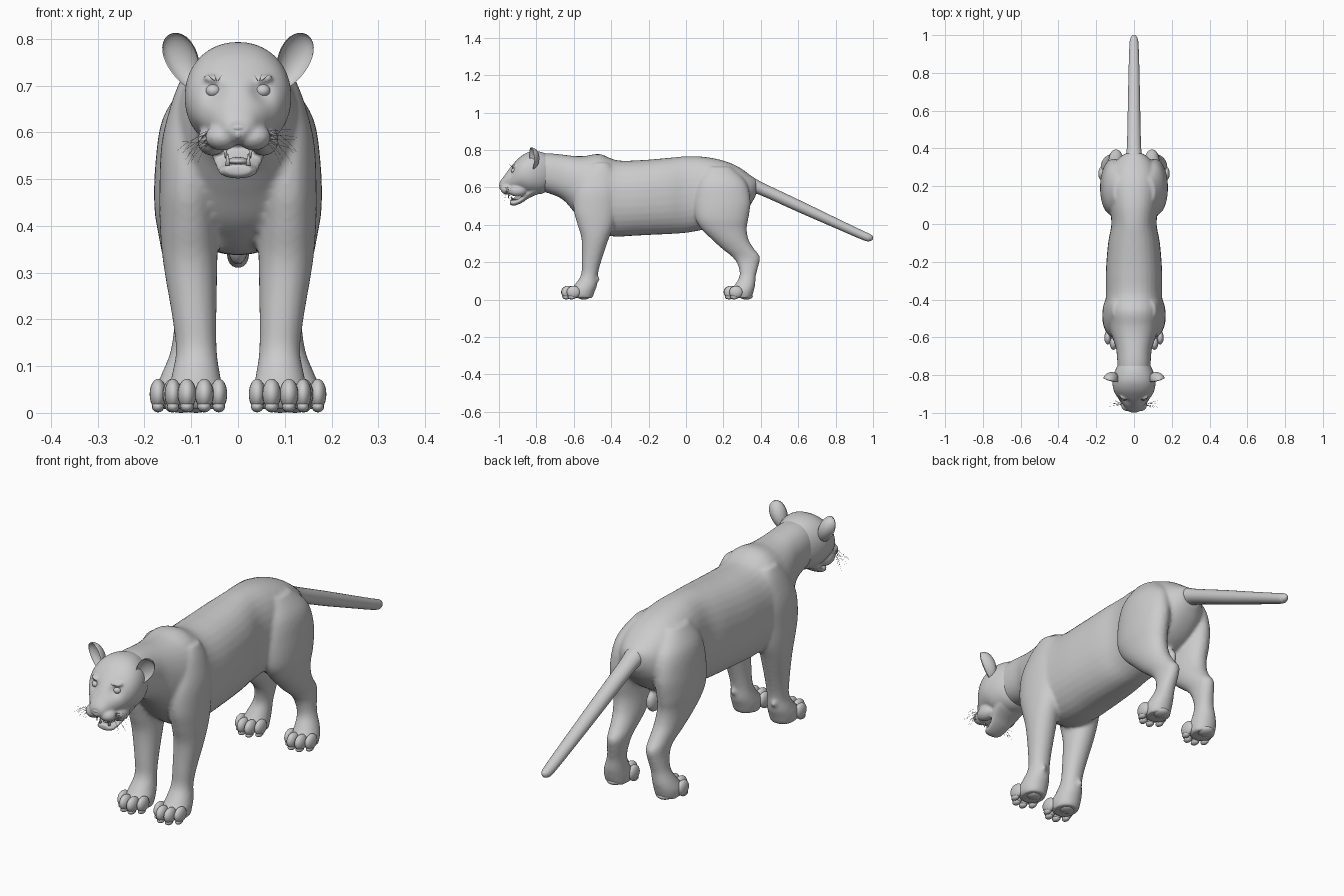
import bpy, bmesh, math, random
from mathutils import Matrix, Vector

if "Cube" in bpy.data.objects:
    bpy.data.objects.remove(bpy.data.objects["Cube"])

random.seed(4)


def spline(rows, steps=5):
    """Catmull-Rom interpolation of section rows."""
    out = []
    for i in range(len(rows) - 1):
        p0, p1 = rows[max(i - 1, 0)], rows[i]
        p2, p3 = rows[i + 1], rows[min(i + 2, len(rows) - 1)]
        for k in range(steps):
            t = k / steps
            out.append([0.5 * (2 * b + (c - a) * t + (2 * a - 5 * b + 4 * c - d) * t * t
                               + (3 * b - a - 3 * c + d) * t ** 3)
                        for a, b, c, d in zip(p0, p1, p2, p3)])
    return out + [list(rows[-1])]


def loft(bm, axis, rows, n=2.0, side=1, sides=32):
    """Rows are (position, x centre, low, high, half width); rings lie across axis y or z."""
    rings = []
    for pos, x, lo, hi, w in spline(rows):
        ring = []
        for k in range(sides):
            a = 2 * math.pi * k / sides
            c, s = math.cos(a), math.sin(a)
            u = side * x + w * math.copysign(abs(c) ** (2 / n), c)
            v = (lo + hi) / 2 + (hi - lo) / 2 * math.copysign(abs(s) ** (2 / n), s)
            ring.append(bm.verts.new((u, pos, v) if axis == 'y' else (u, v, pos)))
        rings.append(ring)
    for a, b in zip(rings, rings[1:]):
        for k in range(sides):
            j = (k + 1) % sides
            bm.faces.new((a[k], a[j], b[j], b[k]))
    bm.faces.new(rings[0])
    bm.faces.new(rings[-1])


def ball(bm, centre, radii, rot=None, segs=20):
    m = Matrix.Translation(centre) @ (rot or Matrix()) @ Matrix.Diagonal((*radii, 1))
    return bmesh.ops.create_uvsphere(bm, u_segments=segs, v_segments=segs // 2 + 2,
                                     radius=1, matrix=m)['verts']


def finish(name, bm, voxel=0, smooth=0):
    bmesh.ops.recalc_face_normals(bm, faces=bm.faces)
    for f in bm.faces:
        f.smooth = True
    me = bpy.data.meshes.new(name)
    bm.to_mesh(me)
    bm.free()
    ob = bpy.data.objects.new(name, me)
    bpy.context.collection.objects.link(ob)
    if voxel:
        r = ob.modifiers.new("fuse", 'REMESH')
        r.mode, r.voxel_size, r.use_smooth_shade = 'VOXEL', voxel, True
        s = ob.modifiers.new("soften", 'SMOOTH')
        s.factor, s.iterations = 0.5, smooth
    return ob


# Torso, neck and legs fused into one skin
bm = bmesh.new()
loft(bm, 'y', [(-.82, 0, .59, .775, .085), (-.74, 0, .57, .782, .088), (-.66, 0, .535, .775, .095),
               (-.60, 0, .47, .768, .115), (-.54, 0, .40, .768, .135), (-.46, 0, .35, .778, .15),
               (-.37, 0, .337, .745, .149), (-.25, 0, .343, .745, .149), (-.1, 0, .35, .757, .137),
               (0, 0, .357, .766, .12), (.1, 0, .375, .763, .13), (.2, 0, .40, .743, .135),
               (.28, 0, .44, .71, .122), (.34, 0, .50, .668, .088), (.375, 0, .56, .645, .045)], 2.25)
front_leg = [(.73, .085, -.50, -.41, .03), (.67, .09, -.555, -.375, .05), (.58, .10, -.595, -.36, .063),
             (.48, .105, -.60, -.37, .063), (.40, .105, -.58, -.385, .062), (.32, .102, -.558, -.415, .058),
             (.20, .093, -.557, -.455, .047), (.13, .089, -.562, -.472, .044), (.08, .09, -.595, -.475, .052),
             (.045, .09, -.625, -.487, .058), (.008, .09, -.61, -.50, .052)]
hind_leg = [(.71, .07, .10, .24, .04), (.63, .095, .06, .32, .066), (.53, .108, .045, .345, .069),
            (.44, .112, .05, .335, .067), (.38, .108, .08, .325, .062), (.32, .102, .14, .335, .056),
            (.27, .097, .195, .365, .048), (.23, .095, .245, .395, .041), (.19, .098, .275, .39, .038),
            (.13, .107, .287, .374, .038), (.08, .117, .262, .37, .048), (.045, .122, .238, .362, .055),
            (.008, .122, .25, .35, .05)]
for s in (1, -1):
    loft(bm, 'z', front_leg, 2.1, s)
    loft(bm, 'z', hind_leg, 2.1, s)
    ball(bm, (s * .1, -.475, .11), (.012, .014, .016))
ball(bm, (0, .22, .365), (.024, .05, .05))
finish("body_and_legs", bm, .008, 6)

# Tail
bm = bmesh.new()
loft(bm, 'y', [(.28, 0, .57, .68, .04), (.36, 0, .568, .652, .042), (.42, 0, .549, .62, .037),
               (.6, 0, .468, .535, .033), (.8, 0, .381, .438, .029), (.95, 0, .317, .366, .024),
               (.985, 0, .313, .35, .018), (1.0, 0, .323, .338, .006)], sides=24)
finish("tail", bm)

# Toes and pads
for name, px, py in (("front_toes", .09, -.632), ("hind_toes", .122, .237)):
    bm = bmesh.new()
    for s in (1, -1):
        for dx, dy, r in ((-.049, .026, .018), (-.018, 0, .02), (.019, .002, .02), (.049, .03, .018)):
            ball(bm, (s * (px + dx), py + dy, .04), (r, .036, .033))
            ball(bm, (s * (px + dx), py + dy - .008, .014), (r * .75, .022, .013), segs=12)
        ball(bm, (s * px, py + .085, .018), (.036, .035, .018))
    finish(name, bm)

# Skull, muzzle and lower jaw fused
bm = bmesh.new()
loft(bm, 'y', [(-.72, 0, .60, .765, .07), (-.76, 0, .57, .785, .093), (-.80, 0, .562, .793, .108),
               (-.84, 0, .562, .789, .114), (-.88, 0, .575, .768, .108), (-.915, 0, .578, .735, .09),
               (-.945, 0, .576, .70, .066), (-.97, 0, .576, .664, .047), (-.988, 0, .583, .64, .034),
               (-.997, 0, .595, .625, .02)], 2.15, sides=48)
for v in bm.verts:  # eye sockets
    d = (Vector((abs(v.co.x), v.co.y, v.co.z)) - Vector((.053, -.94, .688))).length
    k = .014 * math.exp(-(d / .025) ** 2)
    v.co.y += k
    v.co.x -= math.copysign(k * .5, v.co.x)
loft(bm, 'y', [(-.80, 0, .56, .62, .07), (-.84, 0, .542, .60, .066), (-.87, 0, .522, .562, .053),
               (-.90, 0, .507, .538, .045), (-.925, 0, .501, .533, .04), (-.942, 0, .508, .532, .028)])
for s in (1, -1):
    ball(bm, (s * .034, -.955, .59), (.036, .037, .029))
    ball(bm, (s * .055, -.90, .583), (.032, .05, .033))
    ball(bm, (s * .05, -.915, .712), (.026, .016, .009), Matrix.Rotation(-s * .25, 4, 'Y'))
finish("head", bm, .0055, 4)

# Nose, tongue and eyes
bm = bmesh.new()
ball(bm, (0, -.982, .61), (.027, .017, .012))
ball(bm, (0, -.985, .598), (.013, .013, .014))
finish("nose", bm)
bm = bmesh.new()
ball(bm, (0, -.895, .538), (.026, .036, .009))
finish("tongue", bm)
bm = bmesh.new()
for s in (1, -1):
    ball(bm, (s * .053, -.919, .689), (.016, .016, .014))
finish("eyes", bm)

# Canine teeth
bm = bmesh.new()
for s in (1, -1):
    for x, y, z, flip in ((.027, -.948, .557, math.pi), (.022, -.932, .542, 0)):
        bmesh.ops.create_cone(bm, cap_ends=True, segments=10, radius1=.006, radius2=.001, depth=.026,
                              matrix=Matrix.Translation((s * x, y, z)) @ Matrix.Rotation(flip, 4, 'X'))
finish("teeth", bm)

# Cupped ears: the front half of each ball is pushed in
for s, name in ((1, "ear_left"), (-1, "ear_right")):
    bm = bmesh.new()
    ball(bm, (0, 0, 0), (1, 1, 1), segs=28)
    for v in bm.verts:
        if v.co.y < 0:
            v.co.y *= -.65
        w = .85 + .2 * v.co.z  # narrower at the base
        v.co = Vector((v.co.x * .041 * w, v.co.y * .042, v.co.z * .064))
    bm.transform(Matrix.Translation((s * .119, -.825, .752)) @ Matrix.Rotation(s * .42, 4, 'Y')
                 @ Matrix.Rotation(s * .35, 4, 'Z'))
    finish(name, bm)

# Whiskers and brow hairs
cu = bpy.data.curves.new("whiskers", 'CURVE')
cu.dimensions, cu.bevel_depth, cu.bevel_resolution = '3D', .0007, 0
for s in (1, -1):
    hairs = [((.055, -.955, .575 + .009 * (i % 4)),
              (random.uniform(.03, .075), random.uniform(-.02, .03), random.uniform(-.065, .015)))
             for i in range(12)]
    hairs += [((.045, -.925, .708), (.015 * i - .01, -.02, .016)) for i in range(3)]
    for a, d in hairs:
        sp = cu.splines.new('POLY')
        sp.points.add(4)
        for k in range(5):
            t = k / 4
            sp.points[k].co = (s * (a[0] + d[0] * t), a[1] + d[1] * t, a[2] + d[2] * t * t + .008 * t * (1 - t), 1)
            sp.points[k].radius = 1 - .7 * t
bpy.context.collection.objects.link(bpy.data.objects.new("whiskers", cu))
